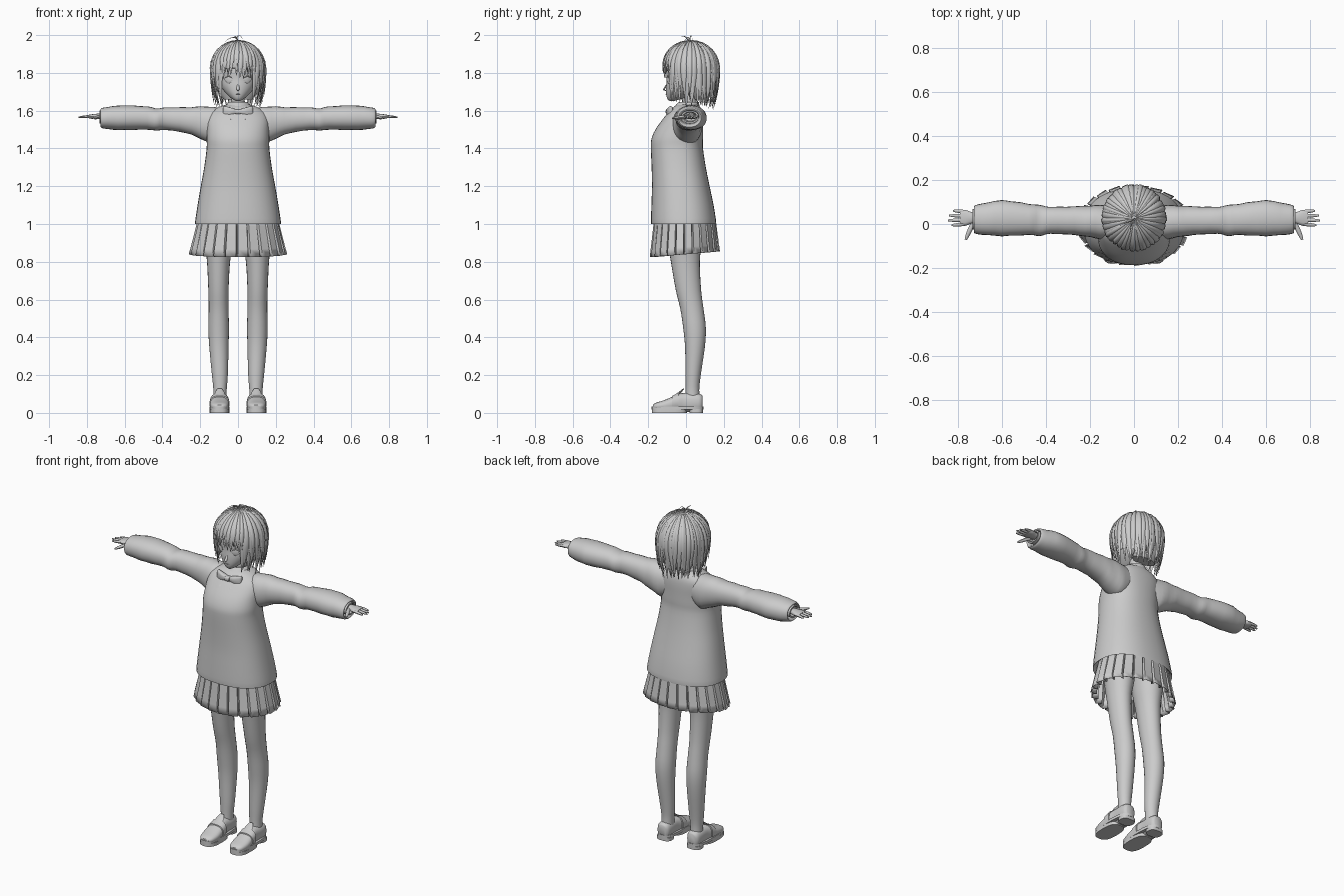
import bpy, bmesh, math, random
from mathutils import Vector

random.seed(4)
if "Cube" in bpy.data.objects:
    bpy.data.objects.remove(bpy.data.objects["Cube"])

grey = bpy.data.materials.new("plain grey")
grey.use_nodes = True
grey.diffuse_color = (0.6, 0.6, 0.6, 1)
grey.node_tree.nodes["Principled BSDF"].inputs["Base Color"].default_value = grey.diffuse_color


def build(name, lofts, cap=True, angle=45):
    """Join any number of ring lofts into one smooth object."""
    bm = bmesh.new()
    for rings in lofts:
        rows = [[bm.verts.new(p) for p in ring] for ring in rings]
        for low, high in zip(rows, rows[1:]):
            for i in range(len(low)):
                bm.faces.new((low[i - 1], low[i], high[i], high[i - 1]))
        if cap:
            bm.faces.new(rows[0])
            bm.faces.new(rows[-1])
    bmesh.ops.recalc_face_normals(bm, faces=bm.faces)
    mesh = bpy.data.meshes.new(name)
    bm.to_mesh(mesh)
    bm.free()
    mesh.materials.append(grey)
    mesh.shade_smooth()
    mesh.set_sharp_from_angle(angle=math.radians(angle))
    obj = bpy.data.objects.new(name, mesh)
    bpy.context.collection.objects.link(obj)
    return obj


def smooth_rows(rows, steps):
    """Catmull-Rom interpolation between rows of numbers."""
    out = []
    for i in range(len(rows) - 1):
        a, b, c, d = rows[max(i - 1, 0)], rows[i], rows[i + 1], rows[min(i + 2, len(rows) - 1)]
        for k in range(steps):
            t = k / steps
            out.append([q + t / 2 * (r - p + t * (2 * p - 5 * q + 4 * r - s + t * (3 * (q - r) + s - p)))
                        for p, q, r, s in zip(a, b, c, d)])
    return out + [list(rows[-1])]


def body(axis, rows, steps=3, n=24, power=2, side=1, ripple=0):
    """Rows are position, low and high of one cross axis, low and high of the other."""
    rings = []
    for pos, a0, a1, b0, b1 in smooth_rows(rows, steps):
        ring = []
        for i in range(n):
            w = math.tau * i / n
            c, s = math.cos(w), math.sin(w)
            grow = 1 + ripple * math.sin(pos * 70 + 2 * w)
            a = (a0 + a1) / 2 + (a1 - a0) / 2 * math.copysign(abs(c) ** (2 / power), c) * grow
            b = (b0 + b1) / 2 + (b1 - b0) / 2 * math.copysign(abs(s) ** (2 / power), s) * grow
            x, y, z = {"z": (a, b, pos), "x": (pos, b, a), "y": (a, pos, b)}[axis]
            ring.append((x * side, y, z))
        rings.append(ring)
    return rings


def strand(path, width, thick, facing, taper, n=6):
    """Flat tube along a path; facing gives the direction of its broad side."""
    rings = []
    pts = [Vector(p) for p in path]
    for i, p in enumerate(pts):
        along = (pts[min(i + 1, len(pts) - 1)] - pts[max(i - 1, 0)]).normalized()
        out = facing(p)
        across = along.cross(out).normalized()
        out = across.cross(along)
        k = taper(i / (len(pts) - 1))
        rings.append([p + across * math.cos(math.tau * j / n) * width * k
                      + out * math.sin(math.tau * j / n) * thick * k for j in range(n)])
    return rings


def toward(x, y, z):
    return lambda p: Vector((x, y, z))


def sym(rows):
    """Rows of position, half width, low and high, made symmetric."""
    return [(p, -w, w, lo, hi) for p, w, lo, hi in rows]


def finger_taper(t):
    return 1 - 0.55 * t ** 3


def lens_taper(t):
    return 0.15 + 0.85 * math.sin(math.pi * t)


# Sweater, with its hem folded under
build("sweater_body", [body("z", sym([
    (1.03, .18, -.15, .12), (1.01, .22, -.178, .15), (1.005, .228, -.185, .16), (1.1, .214, -.183, .146),
    (1.2, .197, -.18, .125), (1.3, .179, -.182, .105), (1.4, .166, -.186, .09), (1.45, .166, -.183, .09),
    (1.5, .165, -.162, .09), (1.55, .165, -.127, .09), (1.59, .15, -.095, .086), (1.62, .1, -.065, .075),
    (1.632, .06, -.042, .06)]), n=36, power=2.3)])

# Pleated skirt, hollow below
pleats, skirt = 24, []
for k in range(6):
    t = k / 5
    ring = []
    for i in range(pleats):
        for part, fold in ((0.0, 1.0), (0.82, 0.97), (0.9, 0.86)):
            w = math.tau * (i + part) / pleats
            f = 1 + (fold - 0.95) * (0.3 + 0.7 * t)
            hem = 0.84 + 0.015 * math.sin(w)
            ring.append(((.208 + .04 * t) * f * math.cos(w), (.16 + .017 * t) * f * math.sin(w) - .006,
                         1.03 + (hem - 1.03) * t))
    skirt.append(ring)
cloth = build("skirt", [skirt], cap=False, angle=20).modifiers.new("cloth thickness", "SOLIDIFY")
cloth.thickness = 0.004

for side, word in ((1, "left"), (-1, "right")):
    # Sleeve with an open end, and the shirt cuff inside it
    build(word + "_sleeve", [body("x", [
        (.06, 1.46, 1.6, -.05, .07), (.13, 1.425, 1.62, -.07, .085), (.2, 1.452, 1.622, -.06, .084),
        (.27, 1.48, 1.618, -.05, .08), (.38, 1.498, 1.617, -.045, .078), (.43, 1.494, 1.612, -.054, .086),
        (.48, 1.5, 1.622, -.05, .092), (.6, 1.497, 1.628, -.055, .108), (.69, 1.502, 1.62, -.048, .092),
        (.724, 1.51, 1.612, -.043, .084), (.722, 1.522, 1.602, -.034, .074), (.69, 1.53, 1.596, -.025, .065)],
        side=side, ripple=.018, power=2.2)])
    build(word + "_shirt_cuff", [body("x", [
        (.68, 1.535, 1.6, -.024, .066), (.733, 1.532, 1.602, -.026, .068), (.733, 1.54, 1.594, -.018, .06),
        (.71, 1.545, 1.59, -.01, .056)], steps=1, side=side)])

    # Hand: palm, four fingers and thumb
    hand = [body("x", [(.67, 1.553, 1.585, .008, .05), (.73, 1.555, 1.585, .004, .052),
                       (.765, 1.556, 1.582, -.008, .064), (.79, 1.559, 1.578, -.006, .062)],
                 n=12, power=2.5, side=side)]
    for y, reach in ((-.001, .83), (.018, .845), (.037, .84), (.056, .822)):
        path = [(side * (.775 + (reach - .775) * t / 4), y + (y - .028) * .04 * t, 1.57 - .0012 * t) for t in range(5)]
        hand.append(strand(path, .0085, .008, toward(0, 0, 1), finger_taper, 8))
    thumb = [(side * x, y, z) for x, y, z in ((.725, .01, 1.568), (.745, -.025, 1.565),
                                              (.756, -.05, 1.562), (.765, -.072, 1.56))]
    hand.append(strand(thumb, .011, .01, toward(0, 0, 1), finger_taper, 8))
    build(word + "_hand", hand)

    # Leg
    build(word + "_leg", [body("z", [
        (.05, .062, .13, -.005, .076), (.12, .06, .13, -.002, .07), (.2, .054, .138, -.003, .078),
        (.35, .05, .152, -.005, .1), (.45, .048, .157, -.015, .105), (.55, .05, .155, -.03, .093),
        (.65, .05, .157, -.054, .08), (.8, .042, .164, -.08, .073), (.9, .025, .175, -.095, .085),
        (1.04, .01, .19, -.1, .1)], side=side)])

    # Loafer: upper, strap, tongue, sole and heel
    mid = .098

    def shoe_part(rows, **more):
        return body("y", [(y, mid - w, mid + w, lo, hi) for y, w, lo, hi in rows], side=side, **more)

    build(word + "_shoe_upper", [shoe_part([
        (-.176, .022, .022, .042), (-.16, .04, .016, .053), (-.12, .05, .01, .066), (-.08, .05, .008, .082),
        (-.04, .046, .005, .1), (-.01, .041, .005, .105), (.04, .041, .005, .105), (.075, .037, .01, .1),
        (.088, .024, .02, .09)], power=2.5)])
    build(word + "_shoe_strap", [shoe_part([
        (-.076, .046, .01, .08), (-.074, .053, .01, .09), (-.04, .05, .01, .106), (-.038, .044, .01, .098)],
        steps=1, power=2.5)])
    tongue = [(side * .097, y, z) for y, z in ((-.055, .092), (-.03, .11), (-.012, .128))]
    build(word + "_shoe_tongue", [strand(tongue, .026, .006, toward(0, -1, 1), finger_taper, 8)])

    def sole(y0, y1, w, z0, z1):
        rows = [(z, mid - w, mid + w, y0, y1) for z in (z0, z1)]
        return body("z", rows, steps=1, n=32, power=2.8, side=side)

    build(word + "_shoe_sole", [sole(-.182, .092, .053, .018, .034), sole(-.18, .004, .052, 0, .02),
                                sole(.018, .09, .044, 0, .02)], angle=35)

# Neck and collar
build("neck", [body("z", sym([(1.58, .045, -.03, .065), (1.64, .036, -.018, .055), (1.73, .036, -.02, .058)]))])
build("shirt_collar", [body("z", sym([(1.605, .085, -.075, .075), (1.645, .052, -.04, .068),
                                      (1.643, .044, -.03, .06), (1.61, .046, -.03, .06)]), steps=1)])

# Bow tie
bow = [body("x", [(-.014, 1.582, 1.608, -.108, -.076), (.014, 1.582, 1.608, -.108, -.076)], n=12, power=4)]
for side in (1, -1):
    bow.append(body("x", [(.006, 1.584, 1.606, -.098, -.078), (.035, 1.576, 1.615, -.104, -.07),
                          (.07, 1.565, 1.624, -.094, -.068), (.08, 1.572, 1.62, -.086, -.07)],
                    n=16, power=3, side=side))
    tail = [(side * x, y, z) for x, y, z in ((.004, -.09, 1.59), (.02, -.108, 1.568), (.034, -.122, 1.55))]
    bow.append(strand(tail, .011, .004, toward(0, -1, .5), lambda t: .6 + .4 * t))
build("bow_tie", bow)

# Head with nose, mouth, eyes and ears
build("head", [body("z", sym([
    (1.652, .012, -.088, -.06), (1.662, .03, -.098, -.025), (1.68, .052, -.104, .02), (1.705, .075, -.106, .06),
    (1.735, .093, -.105, .09), (1.77, .103, -.102, .12), (1.82, .108, -.104, .135), (1.88, .1, -.09, .13),
    (1.92, .075, -.06, .105), (1.94, .04, -.03, .07)]), n=32)])
build("nose", [strand([(0, -.098, 1.745), (0, -.109, 1.725), (0, -.118, 1.711), (0, -.102, 1.704)],
                      .009, .006, toward(0, -1, 0), lens_taper, 8)])
build("mouth", [strand([(x / 1000, -.106 + abs(x) / 8000, 1.688) for x in (-14, -7, 0, 7, 14)],
                       .002, .002, toward(0, -1, 0), lens_taper)])
for side, word in ((1, "left"), (-1, "right")):
    eye = [Vector((side * (.05 + k * .0042), -.0925 + k * .0021, 1.765)) for k in range(-5, 6)]
    build(word + "_eye", [strand(eye, .021, .004, toward(side * .4, -1, 0), lens_taper, 12)])
    lash = [p + Vector((0, -.003, .02 - abs(k - 5) * .0028)) for k, p in enumerate(eye)]
    build(word + "_lash", [strand(lash, .003, .003, toward(0, -1, 0), lens_taper)])
    build(word + "_ear", [strand([(side * .103, .015, z) for z in (1.72, 1.74, 1.76, 1.78)],
                                 .02, .01, toward(side, 0, 0), lens_taper, 10)])

# Hair: an inner mass plus layered pointed locks fanning out from the crown
crown_y, mid_z, arc = .025, 1.82, .22


def lock(theta, tip, lift, wide):
    drop = mid_z - tip
    flick, twist, path = random.uniform(-.1, .08), random.uniform(-.12, .12), []
    for i in range(13):
        s = i / 12 * (arc + drop)
        a = max(.08, min(s / arc, 1) * math.pi / 2)
        low = max(s - arc, 0) / .2
        h = lift * (math.sin(a) - .17 * low * low + flick * low)
        w = theta + twist * low
        path.append((.14 * h * math.sin(w), crown_y - .148 * h * math.cos(w),
                     mid_z + .15 * lift * math.cos(a) - low * .2))

    def taper(t):
        return min(math.sin(max(.1, min(t * (arc + drop) / arc, 1) * math.pi / 2)), (1.02 - t) * 2.6)

    return strand(path, wide, .008, lambda p: p - Vector((0, crown_y, min(p.z, mid_z) - .001)), taper)


locks = []
for count, lift, shorter, wide in ((36, .94, 0, .019), (32, 1, .025, .017), (17, 1.02, .05, .013)):
    for i in range(count):
        theta = math.tau * (i + random.uniform(.3, .7)) / count - math.pi
        front = math.cos(theta)
        tip = 1.775 if front > .74 else 1.65 if front > .2 else 1.615
        locks.append(lock(theta, tip + shorter * random.uniform(.3, 1.2) + random.uniform(-.012, .015), lift, wide))
build("hair_locks", locks, angle=60)
build("hair_mass", [body("z", sym([
    (1.66, .075, .045, .115), (1.7, .105, .03, .14), (1.76, .12, .0, .155), (1.815, .125, -.03, .16),
    (1.825, .126, -.108, .16), (1.88, .115, -.098, .148), (1.93, .085, -.065, .115), (1.955, .04, -.02, .07)]),
    n=32)])

# Loose curls standing up at the crown
curls = [((.004, .02, 1.962), (-.012, .014, 1.985), (-.04, .004, 1.984), (-.07, -.01, 1.966)),
         ((0, .02, 1.962), (-.006, .022, 1.99), (.012, .028, 1.996), (.026, .036, 1.975)),
         ((0, .015, 1.965), (-.01, 0, 1.988), (-.018, -.018, 1.994), (-.012, -.03, 1.985))]
build("crown_curls", [strand(smooth_rows(c, 4), .004, .003, toward(0, -1, .3), lambda t: 1.05 - t) for c in curls])
